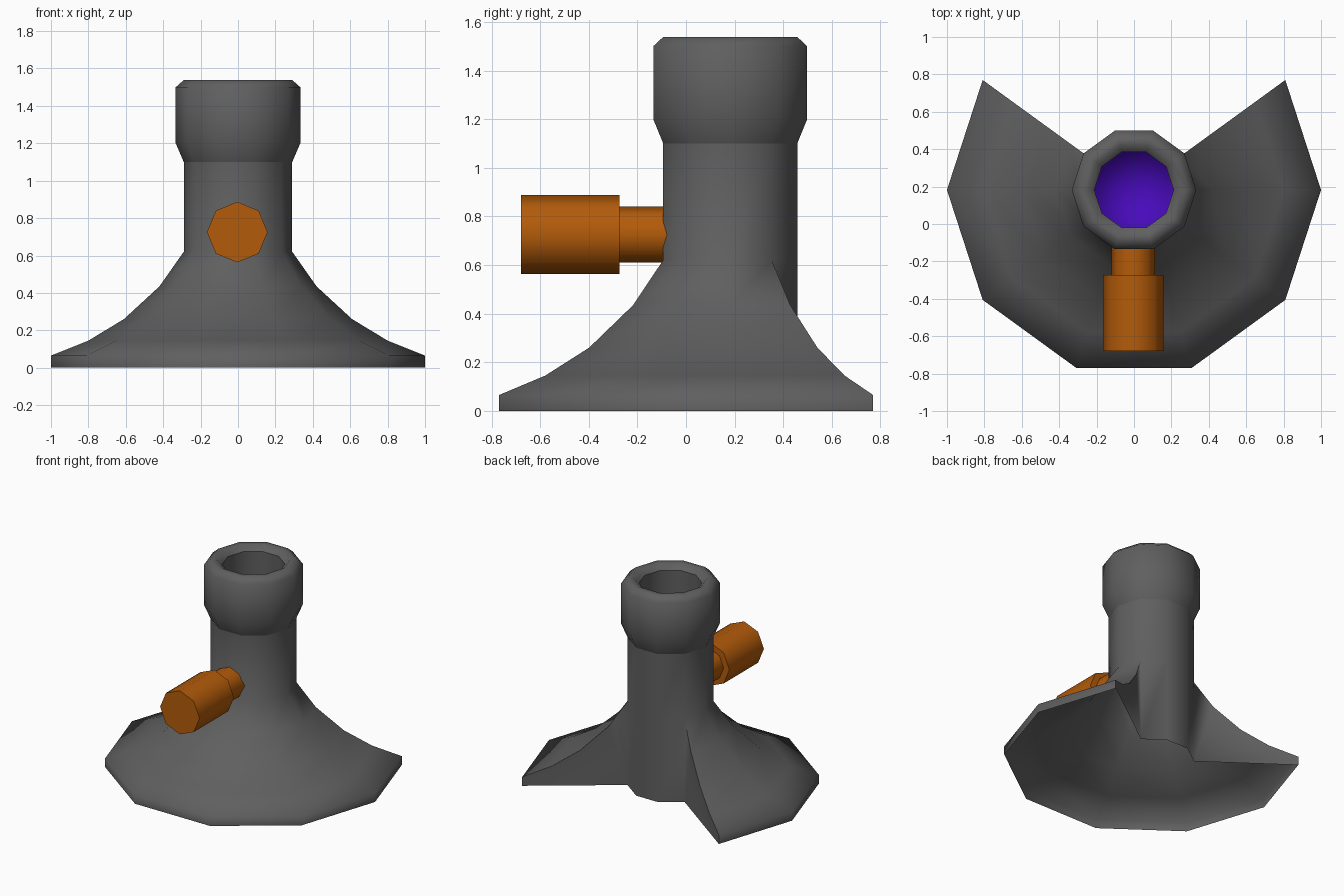
import bpy, bmesh, math
from mathutils import Matrix, Vector

if "Cube" in bpy.data.objects:
    bpy.data.objects.remove(bpy.data.objects["Cube"])


def material(name, rgb):
    m = bpy.data.materials.new(name)
    m.diffuse_color = (*rgb, 1.0)
    m.use_nodes = True
    m.node_tree.nodes["Principled BSDF"].inputs["Base Color"].default_value = m.diffuse_color
    return m


GREY = material("dark grey", (0.115, 0.115, 0.115))
ORANGE = material("orange", (0.45, 0.105, 0.003))
PURPLE = material("purple", (0.065, 0.003, 0.50))


def spin_segment(bm, profile, a0, a1):
    """Sweep an (r, z) profile through one flat-sided segment."""
    def pt(r, z, a):
        return Vector((r * math.cos(a), r * math.sin(a), z))
    for (r0, z0), (r1, z1) in zip(profile, profile[1:]):
        pts = [pt(r0, z0, a0), pt(r0, z0, a1), pt(r1, z1, a1), pt(r1, z1, a0)]
        if r0 == 0:
            pts = pts[1:]
        elif r1 == 0:
            pts = pts[:3]
        # profiles run up the outside and down the inside, so this faces outward
        bm.faces.new([bm.verts.new(p) for p in pts])


def finish(bm, name, mat, matrix, angle):
    bmesh.ops.remove_doubles(bm, verts=bm.verts, dist=1e-4)
    bm.transform(matrix)
    me = bpy.data.meshes.new(name)
    bm.to_mesh(me)
    bm.free()
    ob = bpy.data.objects.new(name, me)
    bpy.context.collection.objects.link(ob)
    me.materials.append(mat)
    bpy.ops.object.select_all(action='DESELECT')
    ob.select_set(True)
    bpy.context.view_layer.objects.active = ob
    bpy.ops.object.shade_smooth_by_angle(angle=math.radians(angle))


def lathe(name, mat, profile, sides, matrix, angle):
    bm = bmesh.new()
    for i in range(sides):
        spin_segment(bm, profile, i * math.tau / sides, (i + 1) * math.tau / sides)
    finish(bm, name, mat, matrix, angle)


AXIS = Matrix.Translation((0, 0.182, 0))

# body: hollow ten-sided tube with a flared skirt on the front seven sides, open below
TUBE = 0.29
skirt = [(1.0, 0), (1.0, 0.065), (0.80, 0.145), (0.61, 0.26), (0.42, 0.435)]
step = math.tau / 10
bm = bmesh.new()
for i in range(10):
    lower = [(TUBE, 0)] if i in (1, 2, 3) else skirt
    spin_segment(bm, lower + [(TUBE, 0.62), (TUBE, 1.1)], i * step, (i + 1) * step)

# flat cut walls where the skirt ends at the back
wall = [(TUBE, 0)] + skirt + [(TUBE, 0.62)]
for a, points in ((step, wall[::-1]), (4 * step, wall)):
    bm.faces.new([bm.verts.new((r * math.cos(a), r * math.sin(a), z)) for r, z in points])
finish(bm, "body", GREY, AXIS, 75)

# collar, the bore inside it, and the purple cup at its bottom
lathe("collar", GREY, [(TUBE, 1.1), (0.333, 1.2), (0.333, 1.5), (0.29, 1.538),
                       (0.25, 1.538), (0.212, 1.50)], 10, AXIS, 50)
lathe("bore", GREY, [(0.212, 1.50), (0.212, 1.22)], 10, AXIS, 50)
lathe("bore_cup", PURPLE, [(0.212, 1.22), (0.212, 1.1), (0, 1.1)], 10, AXIS, 100)

# nozzle: eight-sided neck and wider end, pointing to the front
lathe("nozzle", ORANGE, [(0, 0), (0.115, 0), (0.115, 0.225), (0.162, 0.225),
                         (0.162, 0.63), (0, 0.63)], 8,
      Matrix.Translation((-0.004, -0.048, 0.725)) @ Matrix.Rotation(math.radians(90), 4, 'X'), 50)
